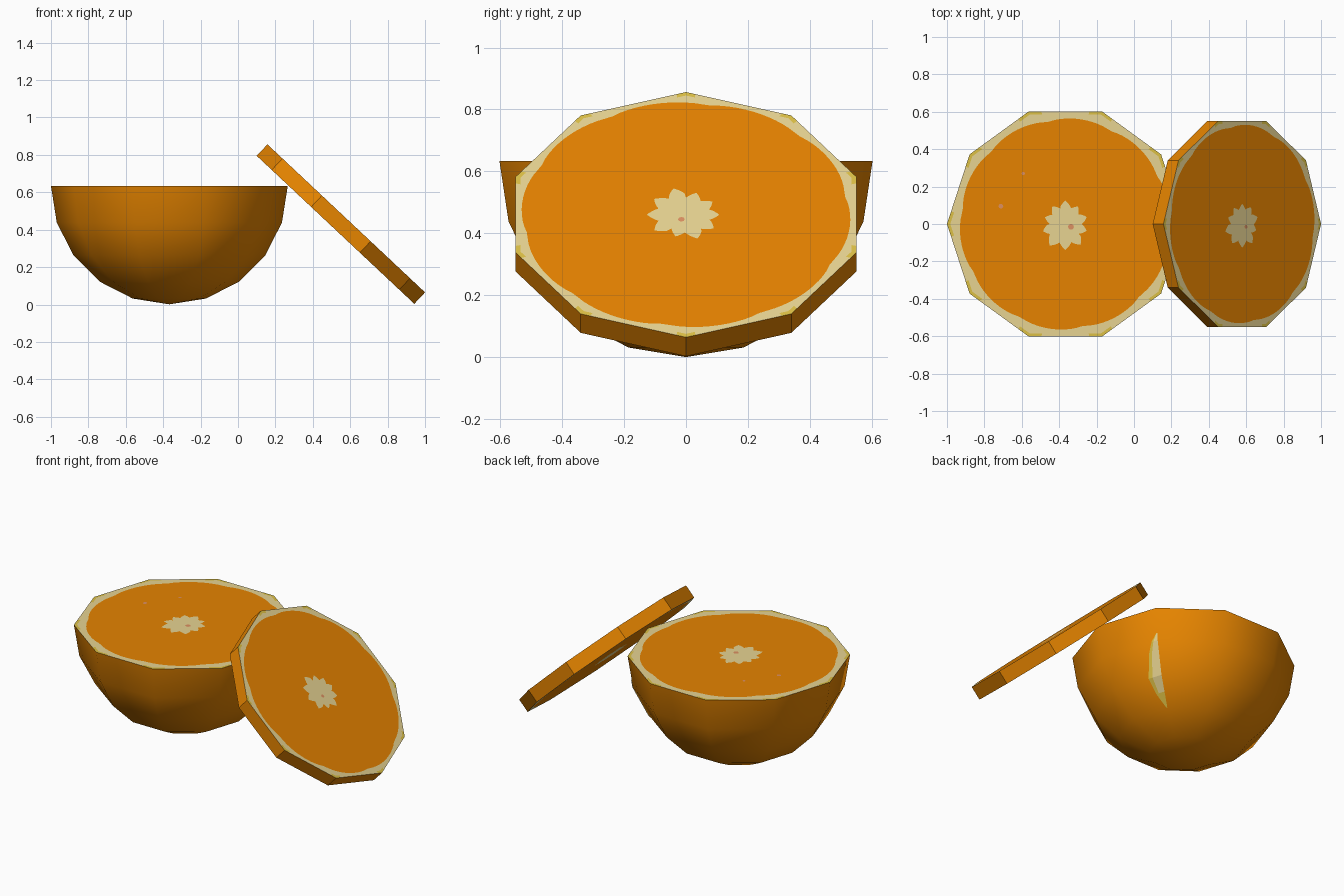
import bpy, bmesh, math, random
from mathutils import Vector

if "Cube" in bpy.data.objects:
    bpy.data.objects.remove(bpy.data.objects["Cube"])

random.seed(4)
SEG = 10      # sides of the fruit
N = 120       # angular samples on the cut faces


def mat(name, rgb):
    m = bpy.data.materials.new(name)
    m.diffuse_color = (*rgb, 1)
    m.use_nodes = True
    m.node_tree.nodes["Principled BSDF"].inputs["Base Color"].default_value = m.diffuse_color
    return m


RIND = mat("rind_orange", (0.79, 0.232, 0.0))
PULP = mat("pulp_orange", (0.79, 0.226, 0.0))
PITH = mat("pith_cream", (0.80, 0.655, 0.285))
YELLOW = mat("pith_yellow", (0.72, 0.53, 0.06))
SPOT = mat("seed_salmon", (0.72, 0.28, 0.12))


def make(name, bm, mats, loc=(0, 0, 0), tilt=0):
    me = bpy.data.meshes.new(name)
    bm.to_mesh(me)
    bm.free()
    for m in mats:
        me.materials.append(m)
    ob = bpy.data.objects.new(name, me)
    bpy.context.collection.objects.link(ob)
    ob.location = loc
    ob.rotation_euler = (0, tilt, 0)
    return ob


def decagon(R, t):
    # radius of a ten-sided outline with a corner at angle zero
    h = math.pi / SEG
    return R * math.cos(h) / math.cos((t % (2 * h)) - h)


def cut_face(bm, R, pulp_r, star_r, z, up, yellow):
    """Star core, scalloped pulp and pith ring with yellowed corners."""
    def ring(f):
        out = []
        for i in range(N):
            t = 2 * math.pi * i / N
            r = f(t)
            out.append(bm.verts.new((r * math.cos(t), r * math.sin(t), z)))
        return out

    tips = [random.uniform(0.85, 1.1) for _ in range(SEG)]

    def star(t):
        k = (t / (2 * math.pi) * SEG) % SEG
        return star_r * tips[int(k)] * (0.74 + 0.26 * (1 - abs(2 * (k % 1) - 1)))

    def pulp(t):
        return pulp_r * (0.975 + 0.03 * math.sqrt(abs(math.sin(SEG / 2 * t + 0.7))))

    core, flesh = ring(star), ring(pulp)
    edge = ring(lambda t: 0.972 * decagon(R, t))
    rim = ring(lambda t: decagon(R, t))
    c = bm.verts.new((0, 0, z))

    def face(vs, m):
        f = bm.faces.new(vs if up else vs[::-1])
        f.material_index = m

    step = N // SEG
    for i in range(N):
        j = (i + 1) % N
        near = min(i % step, step - 1 - i % step)   # samples from a corner
        face([c, core[i], core[j]], 1)
        face([core[i], flesh[i], flesh[j], core[j]], 0)
        face([flesh[i], edge[i], edge[j], flesh[j]], 1)
        face([edge[i], rim[i], rim[j], edge[j]], 2 if near < yellow else 1)


# orange half: rounded rind
R = 0.633
CX, CZ = -0.367, 0.634


def ball(lat, az):
    a, b = math.radians(lat), math.radians(az)
    return Vector((R * math.cos(a) * math.cos(b), R * math.cos(a) * math.sin(b), R * math.sin(a)))


bm = bmesh.new()
rows = [[bm.verts.new(ball(-18 * k, 36 * s)) for s in range(SEG)] for k in range(5)]
pole = bm.verts.new((0, 0, -R))
for s in range(SEG):
    n = (s + 1) % SEG
    for k in range(4):
        bm.faces.new([rows[k][n], rows[k][s], rows[k + 1][s], rows[k + 1][n]])
    bm.faces.new([rows[4][n], rows[4][s], pole])
for f in bm.faces:
    f.smooth = True
make("half_rind", bm, [RIND], (CX, 0, CZ))

# orange half: flat cut top
bm = bmesh.new()
cut_face(bm, R, 0.563, 0.132, 0, True, 2)
make("half_cut_face", bm, [PULP, PITH, YELLOW], (CX, 0, CZ))


# pale scar on the back right of the rind, lying on the facets
def facet(lat, az):
    k = math.floor(-lat / 18)
    return ball(-18 * k, az).lerp(ball(-18 * (k + 1), az), -lat / 18 - k)


bm = bmesh.new()
prev = None
for lat, w in ((-14, 0.02), (-18, 0.11), (-24, 0.19), (-36, 0.27), (-45, 0.2), (-53.5, 0.03)):
    a, b = facet(lat, 36), facet(lat, 0)
    cur = [bm.verts.new(a.lerp(b, q * w) * 1.006) for q in (0, 0.7, 1)]
    if prev:
        for i in range(2):
            fc = bm.faces.new([prev[i], prev[i + 1], cur[i + 1], cur[i]])
            fc.material_index = 1 if i or lat < -50 else 0
    prev = cur
bmesh.ops.recalc_face_normals(bm, faces=bm.faces)
if sum(f.normal.dot(f.calc_center_median()) for f in bm.faces) < 0:
    bmesh.ops.reverse_faces(bm, faces=bm.faces)
make("rind_scar", bm, [PITH, YELLOW], (CX, 0, CZ))

# leaning slice: two cut faces joined by a flat-sided rind
RS, T = 0.578, 0.042
TILT = math.radians(43.2)
SLICE = (0.55, 0, 0.43)
bm = bmesh.new()
cut_face(bm, RS, 0.529, 0.12, T, True, 1)
cut_face(bm, RS, 0.529, 0.12, -T, False, 1)
make("slice_cut_faces", bm, [PULP, PITH, YELLOW], SLICE, TILT)

bm = bmesh.new()
lo, hi = [[bm.verts.new((RS * math.cos(2 * math.pi * s / SEG), RS * math.sin(2 * math.pi * s / SEG), z))
           for s in range(SEG)] for z in (-T, T)]
for s in range(SEG):
    n = (s + 1) % SEG
    bm.faces.new([lo[s], lo[n], hi[n], hi[s]])
make("slice_rind", bm, [RIND], SLICE, TILT)


# tiny salmon spots on the cut faces
def spots(name, places, z, loc, tilt=0):
    bm = bmesh.new()
    for x, y, r in places:
        vs = bmesh.ops.create_circle(bm, cap_ends=True, segments=8, radius=r)["verts"]
        bmesh.ops.translate(bm, verts=vs, vec=(x, y, z))
    make(name, bm, [SPOT], loc, tilt)


spots("half_spots", [(0.03, -0.015, 0.016), (-0.345, 0.095, 0.013), (-0.225, 0.27, 0.009)],
      0.003, (CX, 0, CZ))
spots("slice_spots", [(0.025, -0.015, 0.011)], T + 0.003, SLICE, TILT)
